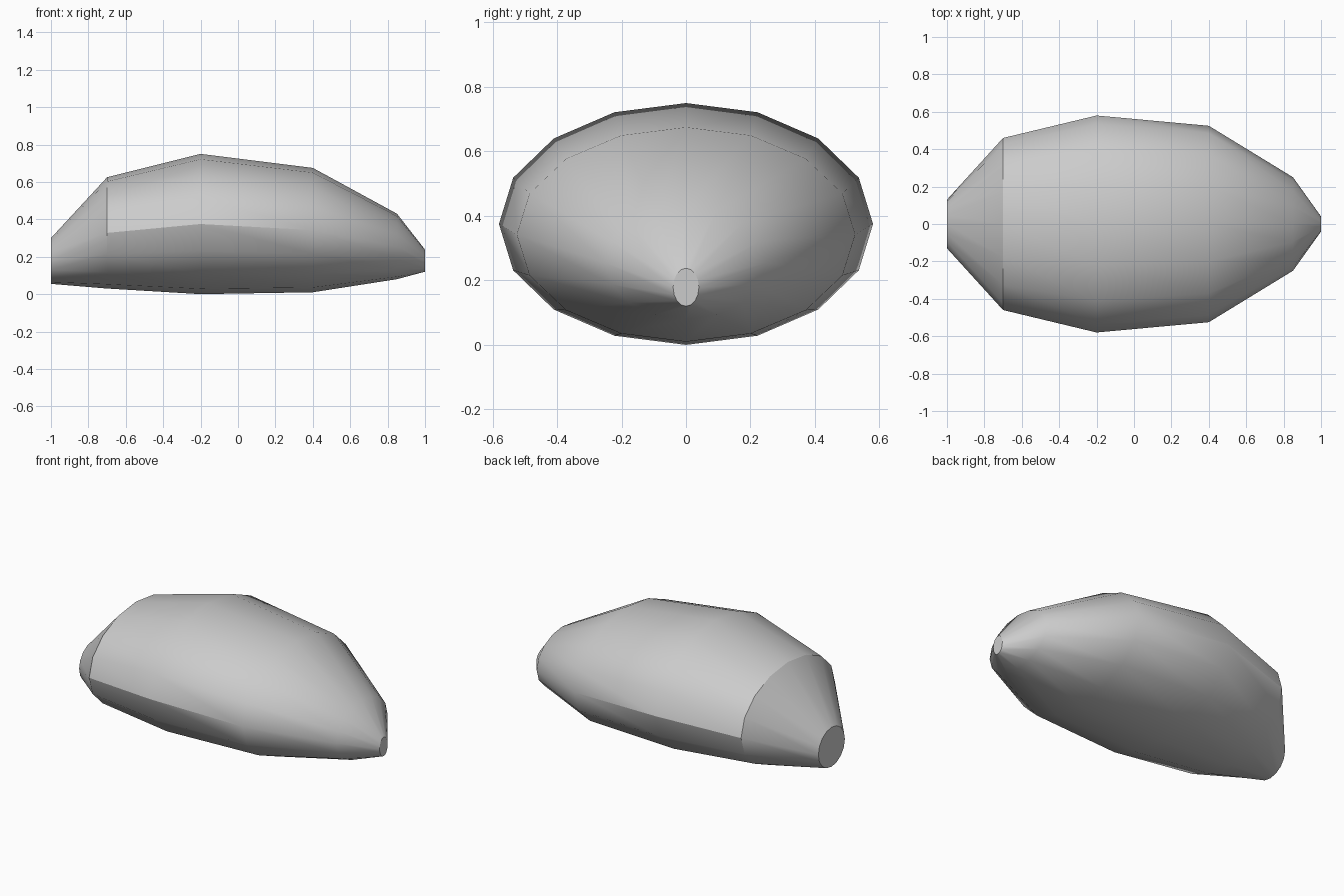
import bpy, bmesh, math

cube = bpy.data.objects.get("Cube")
if cube:
    bpy.data.objects.remove(cube, do_unlink=True)

SIDES = 16

# Body sections along x: position, half width, bottom, top
SECTIONS = [
    (-1.0, 0.13, 0.055, 0.30),
    (-0.7, 0.46, 0.03, 0.625),
    (-0.2, 0.58, 0.0, 0.75),
    (0.4, 0.525, 0.01, 0.675),
    (0.85, 0.25, 0.08, 0.43),
    (1.0, 0.04, 0.12, 0.238),
]


def make_material(name, color):
    mat = bpy.data.materials.new(name)
    mat.use_nodes = True
    mat.diffuse_color = color
    mat.node_tree.nodes["Principled BSDF"].inputs["Base Color"].default_value = color
    return mat


def ring(bm, x, half_width, bottom, top):
    """One elliptical section facing along x."""
    mid, half = (top + bottom) / 2, (top - bottom) / 2
    angles = [math.tau * i / SIDES for i in range(SIDES)]
    return [bm.verts.new((x, half_width * math.cos(a), mid + half * math.sin(a)))
            for a in angles]


# Tapered body lofted through the sections, closed by flat ends
bm = bmesh.new()
rings = [ring(bm, *section) for section in SECTIONS]
for a, b in zip(rings, rings[1:]):
    for i in range(SIDES):
        j = (i + 1) % SIDES
        bm.faces.new((a[i], a[j], b[j], b[i]))
bm.faces.new(rings[0])
bm.faces.new(rings[-1])
bmesh.ops.recalc_face_normals(bm, faces=bm.faces)

mesh = bpy.data.meshes.new("body")
bm.to_mesh(mesh)
bm.free()
body = bpy.data.objects.new("body", mesh)
bpy.context.collection.objects.link(body)
mesh.materials.append(make_material("light grey", (0.6, 0.6, 0.6, 1)))

# Smooth shading with the nose rim, side ridges and ends kept sharp
bpy.ops.object.select_all(action="DESELECT")
body.select_set(True)
bpy.context.view_layer.objects.active = body
bpy.ops.object.shade_smooth_by_angle(angle=math.radians(30))
